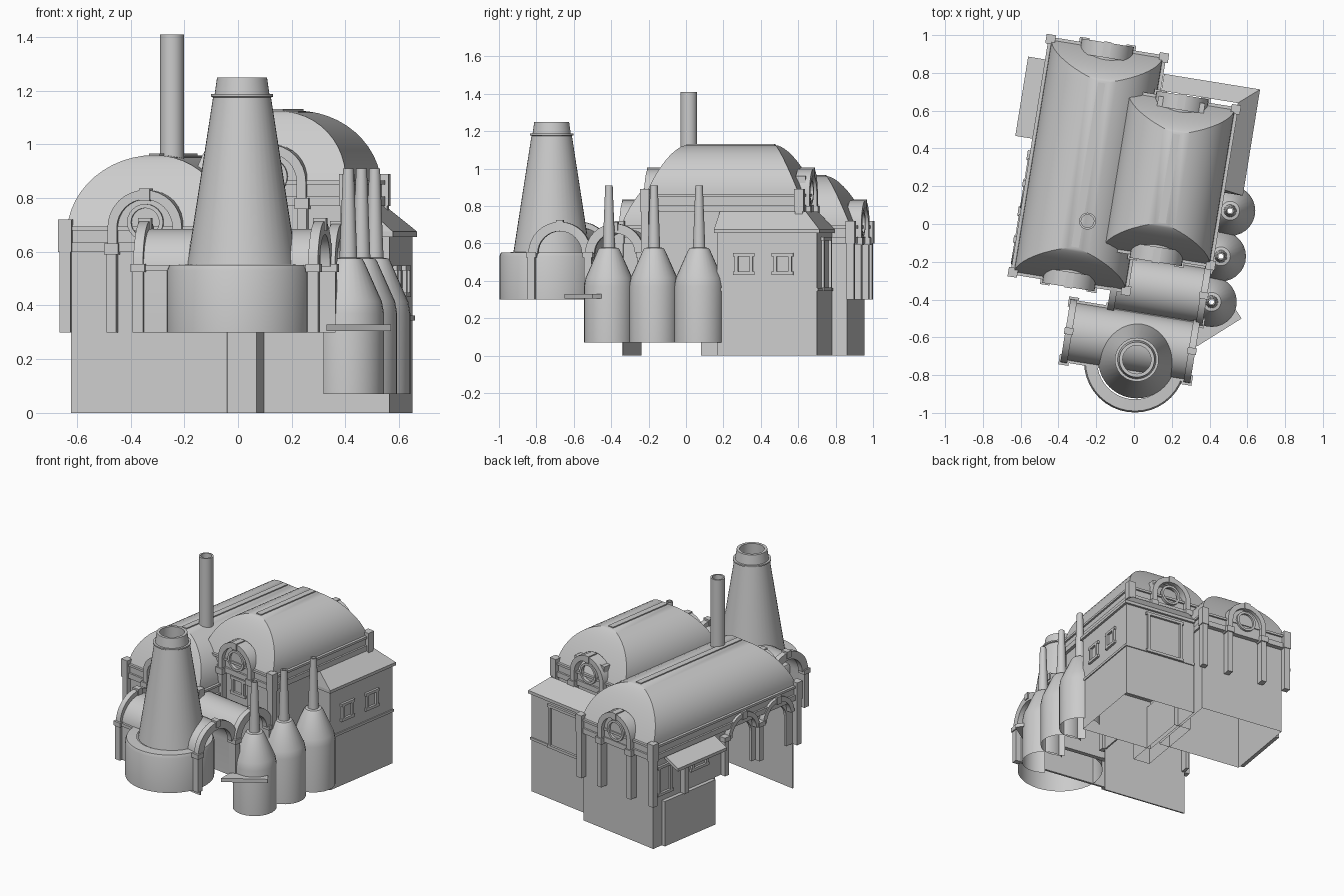
import bpy, bmesh
from math import sin, cos, pi, radians
from mathutils import Matrix

if "Cube" in bpy.data.objects:
    bpy.data.objects.remove(bpy.data.objects["Cube"])

ROT = Matrix.Rotation(radians(-9.2), 4, 'Z')   # halls are turned in plan


def finish(name, bm, rot=True, smooth=True):
    bmesh.ops.recalc_face_normals(bm, faces=bm.faces)
    me = bpy.data.meshes.new(name)
    bm.to_mesh(me)
    bm.free()
    ob = bpy.data.objects.new(name, me)
    bpy.context.collection.objects.link(ob)
    if rot:
        me.transform(ROT)
    if smooth:
        bpy.ops.object.select_all(action='DESELECT')
        ob.select_set(True)
        bpy.context.view_layer.objects.active = ob
        bpy.ops.object.shade_smooth_by_angle(angle=radians(30))
    return ob


def box(bm, x0, x1, y0, y1, z0, z1, open_ends=False):
    m = Matrix.Translation(((x0+x1)/2, (y0+y1)/2, (z0+z1)/2)) @ Matrix.Diagonal((abs(x1-x0), abs(y1-y0), abs(z1-z0), 1))
    vs = bmesh.ops.create_cube(bm, size=1, matrix=m)['verts']
    if open_ends:   # plain walls: drop top and bottom
        fs = {f for v in vs for f in v.link_faces}
        flat = [f for f in fs if len({round(v.co.z, 5) for v in f.verts}) == 1]
        bmesh.ops.delete(bm, geom=flat, context='FACES_ONLY')


def frame(bm, x0, x1, y0, y1, z0, z1, t=0.03):
    # hollow rectangular band
    box(bm, x0, x0+t, y0, y1, z0, z1)
    box(bm, x1-t, x1, y0, y1, z0, z1)
    box(bm, x0+t, x1-t, y0, y0+t, z0, z1)
    box(bm, x0+t, x1-t, y1-t, y1, z0, z1)


def put(axis, a, z, d):
    # a runs along the wall, d along its normal axis
    return (a, d, z) if axis == 'y' else (d, a, z)


def prism(bm, axis, pts, d0, d1):
    A = [bm.verts.new(put(axis, a, z, d0)) for a, z in pts]
    B = [bm.verts.new(put(axis, a, z, d1)) for a, z in pts]
    bm.faces.new(A)
    bm.faces.new(B[::-1])
    for i in range(len(A)):
        j = (i+1) % len(A)
        bm.faces.new((A[i], A[j], B[j], B[i]))


def arc(c, z, r, a0=0, a1=pi, n=16):
    return [(c+r*cos(a0+(a1-a0)*i/n), z+r*sin(a0+(a1-a0)*i/n)) for i in range(n+1)]


def arch_band(bm, axis, c, z, r0, r1, d0, d1, leg=0.0):
    # solid arch with optional straight legs below the springing
    o, i = arc(c, z, r1), arc(c, z, r0)[::-1]
    legs = [(c-r1, z-leg), (c-r0, z-leg)] if leg else []
    end = [(c+r0, z-leg), (c+r1, z-leg)] if leg else []
    prism(bm, axis, o + legs + i + end, d0, d1)


def lathe(name, c, prof, n=32, cut=None):
    bm = bmesh.new()
    rings = [[bm.verts.new((c[0]+r*cos(2*pi*k/n), c[1]+r*sin(2*pi*k/n), z)) for k in range(n)] for r, z in prof]
    for a, b in zip(rings, rings[1:]):
        for k in range(n):
            j = (k+1) % n
            bm.faces.new((a[k], a[j], b[j], b[k]))
    if cut:   # trim away the side buried in the hall wall
        u = ROT.to_3x3().col[0]
        bmesh.ops.bisect_plane(bm, geom=bm.verts[:]+bm.edges[:]+bm.faces[:], plane_co=u*cut, plane_no=u, clear_inner=True)
    return finish(name, bm, rot=False)


def vault_roof(name, u0, u1, v0, v1, z0, h, inset, n=12):
    # curved vault with steeper, straighter hipped ends and a flat ridge strip
    bm = bmesh.new()
    uc, vc, W, L = (u0+u1)/2, (v0+v1)/2, (u1-u0)/2, (v1-v0)/2
    prev = None
    for i in range(n+1):
        t = pi/2*i/n
        f = 0.6*sin(t) + 0.4*(1-cos(t))
        w, l, z = max(W*cos(t), 0.012), L-inset*f, z0+h*sin(t)
        cur = [bm.verts.new((uc+a*w, vc+b*l, z)) for a, b in ((-1, -1), (1, -1), (1, 1), (-1, 1))]
        if prev:
            for k in range(4):
                bm.faces.new((prev[k], prev[(k+1) % 4], cur[(k+1) % 4], cur[k]))
        prev = cur
    bm.faces.new(prev)
    box(bm, uc-0.02, uc+0.02, vc-L+inset, vc+L-inset, z0+h-0.012, z0+h+0.006)
    finish(name, bm)


def gable(name, c, v, s, z, foot):
    # round-topped dormer with ring window, keystone and pilasters
    bm = bmesh.new()
    prism(bm, 'y', arc(c, z, 0.125) + [(c-0.125, foot+0.3), (c+0.125, foot+0.3)], v+s*0.005, v-s*0.14)
    arch_band(bm, 'y', c, z, 0.105, 0.14, v+s*0.03, v-s*0.05, leg=0.06)
    for a0 in (0, pi):
        prism(bm, 'y', arc(c, z+0.02, 0.068, a0, a0+pi, 12) + arc(c, z+0.02, 0.053, a0, a0+pi, 12)[::-1],
              v+s*0.02, v)
    box(bm, c-0.02, c+0.02, v-s*0.04, v+s*0.035, z+0.1, z+0.145)
    for k in (-1, 1):
        p = c+k*0.125
        box(bm, p-0.018, p+0.018, v-s*0.02, v+s*0.03, foot, z-0.08)
        box(bm, p-0.026, p+0.026, v-s*0.02, v+s*0.038, z-0.1, z-0.06)
    finish(name, bm)


def window(bm, axis, a, z, w, h, d, s, t=0.018):
    for k in (-1, 1):
        for (x0, x1, z0, z1) in ((a+k*w/2-t/2, a+k*w/2+t/2, z-h/2, z+h/2),
                                 (a-w/2-t, a+w/2+t, z+k*h/2-t/2, z+k*h/2+t/2)):
            prism(bm, axis, [(x0, z0), (x1, z0), (x1, z1), (x0, z1)], d-s*0.01, d+s*0.015)


def trims(name, u0, u1, v0, v1, zc, ztop, foot):
    # cornice, parapet and corner posts with pilasters
    bm = bmesh.new()
    frame(bm, u0-0.012, u1+0.012, v0-0.012, v1+0.012, zc, zc+0.035, 0.04)
    box(bm, u0, u1, v0, v1, zc+0.035, ztop-0.035, True)
    frame(bm, u0-0.012, u1+0.012, v0-0.012, v1+0.012, ztop-0.035, ztop-0.02)
    for u in (u0, u1):
        for v in (v0, v1):
            box(bm, u-0.025, u+0.025, v-0.025, v+0.025, zc, ztop+0.005)
            box(bm, u-0.02, u+0.02, v-0.02, v+0.02, foot, zc)
    finish(name, bm, smooth=False)


# left (long) hall: pilaster line, with walls set slightly inside it
AU0, AU1, AV0, AV1 = -0.592, 0.015, -0.355, 0.895
WU, WV0, WV1 = -0.574, -0.345, 0.875
bm = bmesh.new()
box(bm, WU, AU1, 0.34, WV1, 0.0, 0.62, True)
box(bm, WU, AU1, WV0, WV0+0.01, 0.0, 0.62)
box(bm, AU1-0.01, AU1, WV0, 0.34, 0.3, 0.62)
side = [(WV0, 0.3), (WV0, 0.62), (0.34, 0.62), (0.34, 0.3)]
for c in (0.12, -0.18):
    side += [(c+0.1, 0.3)] + arc(c, 0.50, 0.1) + [(c-0.1, 0.3)]
prism(bm, 'x', side, WU, WU+0.02)
box(bm, -0.06, 0.056, 0.09, 0.6, 0.0, 0.3, True)
finish("long_hall_walls", bm, smooth=False)
trims("long_hall_trim", AU0, AU1, AV0, AV1, 0.60, 0.715, 0.3)
vault_roof("long_hall_roof", AU0+0.005, AU1-0.005, AV0, AV1, 0.685, 0.275, 0.185)
gable("long_hall_front_gable", -0.29, AV0, -1, 0.69, 0.3)
gable("long_hall_back_gable", -0.29, AV1, 1, 0.69, 0.3)

# arcade trims on the left side
bm = bmesh.new()
for c in (0.12, -0.18):
    arch_band(bm, 'x', c, 0.535, 0.105, 0.135, AU0-0.018, AU0+0.03)
    box(bm, AU0-0.025, AU0, c-0.018, c+0.018, 0.63, 0.68)
for v in (-0.03, 0.27, 0.62):
    box(bm, AU0-0.018, AU0+0.02, v-0.018, v+0.018, 0.3, 0.56)
    box(bm, AU0-0.025, AU0+0.02, v-0.026, v+0.026, 0.53, 0.56)
finish("side_arcade", bm)

# left annex: plinth, windows and sloping awning
bm = bmesh.new()
box(bm, WU-0.025, WU, 0.36, 0.80, 0.0, 0.30)
window(bm, 'x', 0.78, 0.44, 0.10, 0.18, WU, -1)
window(bm, 'x', 0.48, 0.47, 0.12, 0.1, WU, -1)
prism(bm, 'y', [(-0.58, 0.575), (-0.58, 0.60), (-0.695, 0.545), (-0.695, 0.525)], 0.36, 0.785)
finish("left_awning_annex", bm, smooth=False)

# right (tall) hall
BU0, BU1, BV0, BV1 = -0.145, 0.435, -0.15, 0.685
bm = bmesh.new()
box(bm, BU0+0.01, BU1-0.01, BV0+0.01, BV1-0.01, 0.3, 0.8, True)
window(bm, 'y', 0.145, 0.70, 0.09, 0.10, BV0+0.01, -1)
finish("tall_hall_walls", bm, smooth=False)
trims("tall_hall_trim", BU0, BU1, BV0, BV1, 0.77, 0.885, 0.5)
vault_roof("tall_hall_roof", BU0+0.005, BU1-0.005, BV0, BV1, 0.855, 0.27, 0.18)
gable("tall_hall_front_gable", 0.145, BV0, -1, 0.86, 0.55)
gable("tall_hall_back_gable", 0.145, BV1, 1, 0.86, 0.66)

# right annex with lean-to roof
bm = bmesh.new()
box(bm, 0.03, 0.53, 0.255, 0.795, 0.0, 0.66, True)
frame(bm, 0.03, 0.537, 0.248, 0.802, 0.345, 0.362)
frame(bm, 0.03, 0.545, 0.24, 0.81, 0.655, 0.675)
low = [bm.verts.new(p) for p in ((0.03, 0.24, 0.675), (0.545, 0.24, 0.675), (0.545, 0.81, 0.675), (0.03, 0.81, 0.675))]
top = [bm.verts.new(p) for p in ((0.03, 0.255, 0.77), (0.44, 0.255, 0.77), (0.44, 0.72, 0.77), (0.03, 0.72, 0.77))]
for k in range(3):
    bm.faces.new((low[k], low[(k+1) % 4], top[(k+1) % 4], top[k]))
for v in (0.40, 0.61):
    window(bm, 'x', v, 0.49, 0.08, 0.10, 0.53, 1)
window(bm, 'y', 0.25, 0.49, 0.24, 0.27, 0.795, 1)
finish("right_annex", bm, smooth=False)

# two low barrel-vaulted wings, open at their ends
for name, u0, u1, c, r in (("front_wing", -0.25, 0.41, -0.615, 0.155), ("link_wing", -0.05, 0.425, -0.315, 0.145)):
    bm = bmesh.new()
    arch_band(bm, 'x', c, 0.53, r-0.015, r, u0, u1, leg=0.23)
    for u in (u0, u1):
        arch_band(bm, 'x', c, 0.545, r-0.035, r+0.015, u-0.018, u+0.018)
        box(bm, u-0.024, u+0.024, c-0.018, c+0.018, 0.545+r-0.02, 0.57+r)
        for k in (-1, 1):
            p = c+k*r
            box(bm, u-0.02, u+0.02, p-0.02, p+0.02, 0.3, 0.53)
            box(bm, u-0.027, u+0.027, p-0.027, p+0.027, 0.525, 0.555)
    for k in (-1, 1):
        box(bm, u0, u1, c+k*r-0.012, c+k*r+0.012, 0.53, 0.55)
    finish(name, bm)

# large cooling tower on a drum
lathe("tower_drum", (0.005, -0.728), [(0.27, 0.3), (0.27, 0.53), (0.262, 0.55), (0.2, 0.553)], 40)
lathe("tower", (0.015, -0.718), [(0.205, 0.55), (0.108, 1.175), (0.116, 1.178), (0.116, 1.187), (0.102, 1.187),
                                 (0.093, 1.25), (0.075, 1.25), (0.08, 1.12), (0.0, 1.12)][:-1], 40)

# slim chimney
lathe("chimney", (-0.246, 0.015), [(0.045, 0.88), (0.045, 1.41), (0.034, 1.41), (0.034, 1.3)], 16)

# three bottle-shaped tanks against the hall wall
for i in range(3):
    lathe(f"tank_{i+1}", (0.411+0.049*i, -0.412+0.241*i),
          [(0.133, 0.07), (0.133, 0.37), (0.125, 0.415), (0.058, 0.565), (0.05, 0.575), (0.033, 0.578),
           (0.02, 0.91), (0.013, 0.91), (0.013, 0.85)], 28, cut=0.395)

# small platform beside the tower
bm = bmesh.new()
f = bm.faces.new([bm.verts.new((x, y, 0.305)) for x, y in ((0.33, -0.65), (0.57, -0.5), (0.53, -0.44), (0.33, -0.56))])
g = bmesh.ops.extrude_face_region(bm, geom=[f])['geom']
bmesh.ops.translate(bm, vec=(0, 0, 0.025), verts=[e for e in g if isinstance(e, bmesh.types.BMVert)])
finish("platform", bm, rot=False, smooth=False)
